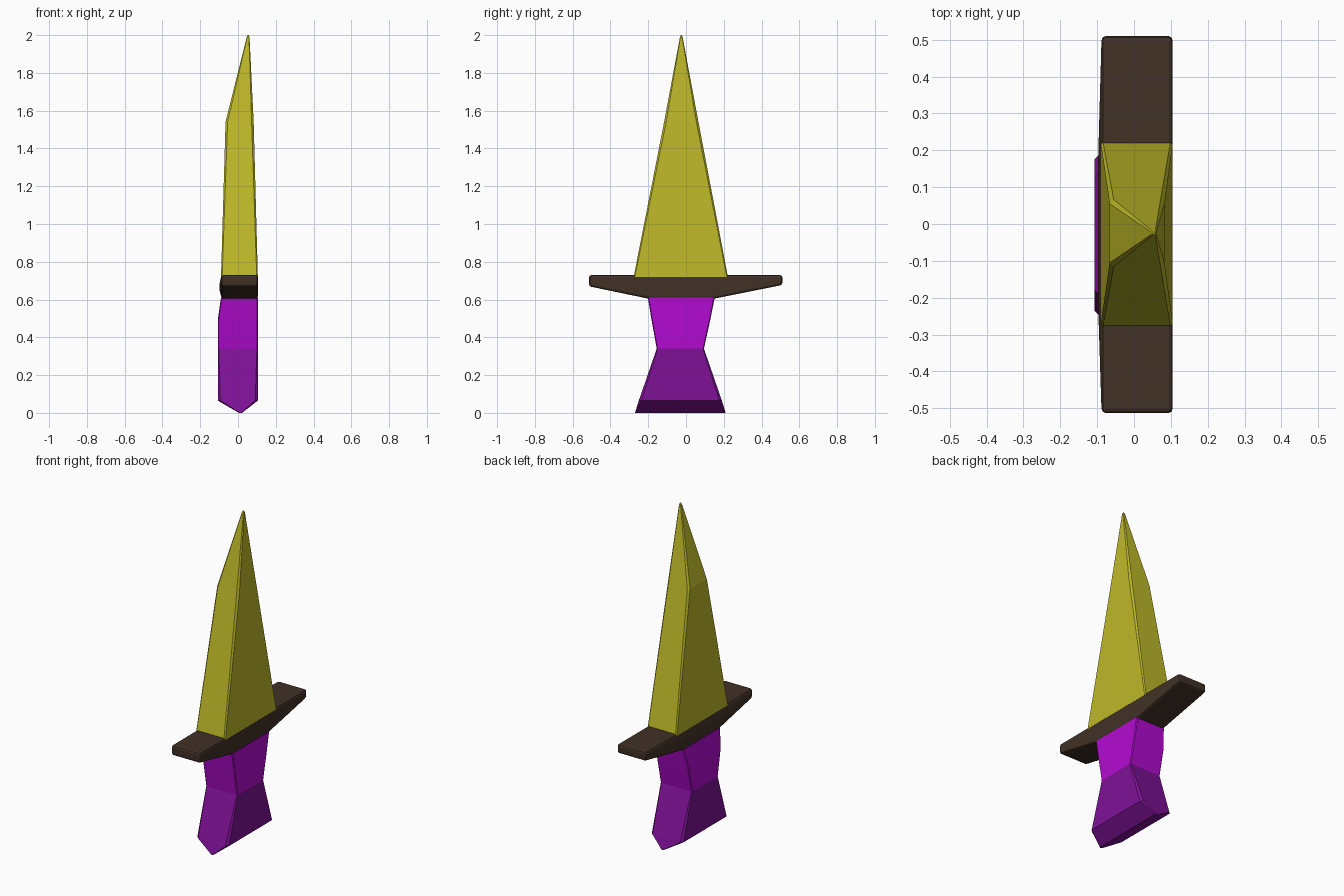
import bpy
import bmesh

cube = bpy.data.objects.get("Cube")
if cube:
    bpy.data.objects.remove(cube, do_unlink=True)


def material(name, srgb):
    lin = [((c / 255 + 0.055) / 1.055) ** 2.4 if c > 10 else c / 255 / 12.92 for c in srgb]
    m = bpy.data.materials.new(name)
    m.use_nodes = True
    m.diffuse_color = (*lin, 1)
    bsdf = next(n for n in m.node_tree.nodes if n.type == 'BSDF_PRINCIPLED')
    bsdf.inputs["Base Color"].default_value = (*lin, 1)
    return m


yellow = material("blade yellow", (190, 185, 41))
brown = material("guard brown", (65, 49, 38))
magenta = material("grip magenta", (180, 11, 210))
purple = material("pommel purple", (126, 17, 150))


def loft(name, rings, mat):
    """Skin a stack of equal-length rings and cap both ends."""
    bm = bmesh.new()
    loops = [[bm.verts.new(p) for p in r] for r in rings]
    n = len(loops[0])
    for a, b in zip(loops, loops[1:]):
        for i in range(n):
            j = (i + 1) % n
            bm.faces.new((a[i], a[j], b[j], b[i]))
    bm.faces.new(loops[0])
    bm.faces.new(loops[-1])
    bmesh.ops.recalc_face_normals(bm, faces=bm.faces)
    me = bpy.data.meshes.new(name)
    bm.to_mesh(me)
    bm.free()
    me.materials.append(mat)
    ob = bpy.data.objects.new(name, me)
    bpy.context.collection.objects.link(ob)
    return ob


def block(z, x0, x1, y0, y1, c):
    """Horizontal rectangle with its corners chamfered by c."""
    return [(x0 + c, y0, z), (x1 - c, y0, z), (x1, y0 + c, z), (x1, y1 - c, z),
            (x1 - c, y1, z), (x0 + c, y1, z), (x0, y1 - c, z), (x0, y0 + c, z)]


# Blade: straight taper, then a slanted cut to an off-centre point
loft("blade", [
    block(0.72, -0.09, 0.105, -0.277, 0.222, 0.006),
    block(1.54, -0.066, 0.083, -0.116, 0.066, 0.011),
    block(1.99, 0.046, 0.061, -0.032, -0.018, 0.003),
    block(2.00, 0.051, 0.057, -0.028, -0.022, 0.002),
], yellow)


# Crossguard: sections along y, (y, bottom z, bulge of the -x side)
def guard_section(y, bottom, bulge):
    mid = (bottom + 0.73) / 2
    return [(-0.087, y, 0.73), (-0.087 - bulge, y, mid + 0.015),
            (-0.087 - bulge, y, mid - 0.015), (-0.087, y, bottom),
            (0.105, y, bottom), (0.105, y, 0.73)]


guard = loft("crossguard", [
    guard_section(-0.513, 0.670, 0.001),
    guard_section(-0.20, 0.605, 0.011),
    guard_section(0.15, 0.605, 0.011),
    guard_section(0.51, 0.677, 0.001),
], brown)
bevel = guard.modifiers.new("soft edges", 'BEVEL')
bevel.width = 0.012
bevel.segments = 2
bevel.limit_method = 'ANGLE'
bevel.angle_limit = 0.7

# Grip: narrows downward, with a kink on the -x side
loft("grip", [
    block(0.61, -0.09, 0.105, -0.202, 0.152, 0.005),
    block(0.495, -0.107, 0.105, -0.183, 0.129, 0.005),
    block(0.34, -0.107, 0.105, -0.155, 0.095, 0.005),
], magenta)

# Pommel: flares out and closes in a wedge along y
loft("pommel", [
    block(0.34, -0.107, 0.105, -0.155, 0.095, 0.005),
    block(0.065, -0.107, 0.105, -0.25, 0.190, 0.014),
    block(0.0, 0.005, 0.021, -0.27, 0.21, 0.005),
], purple)
